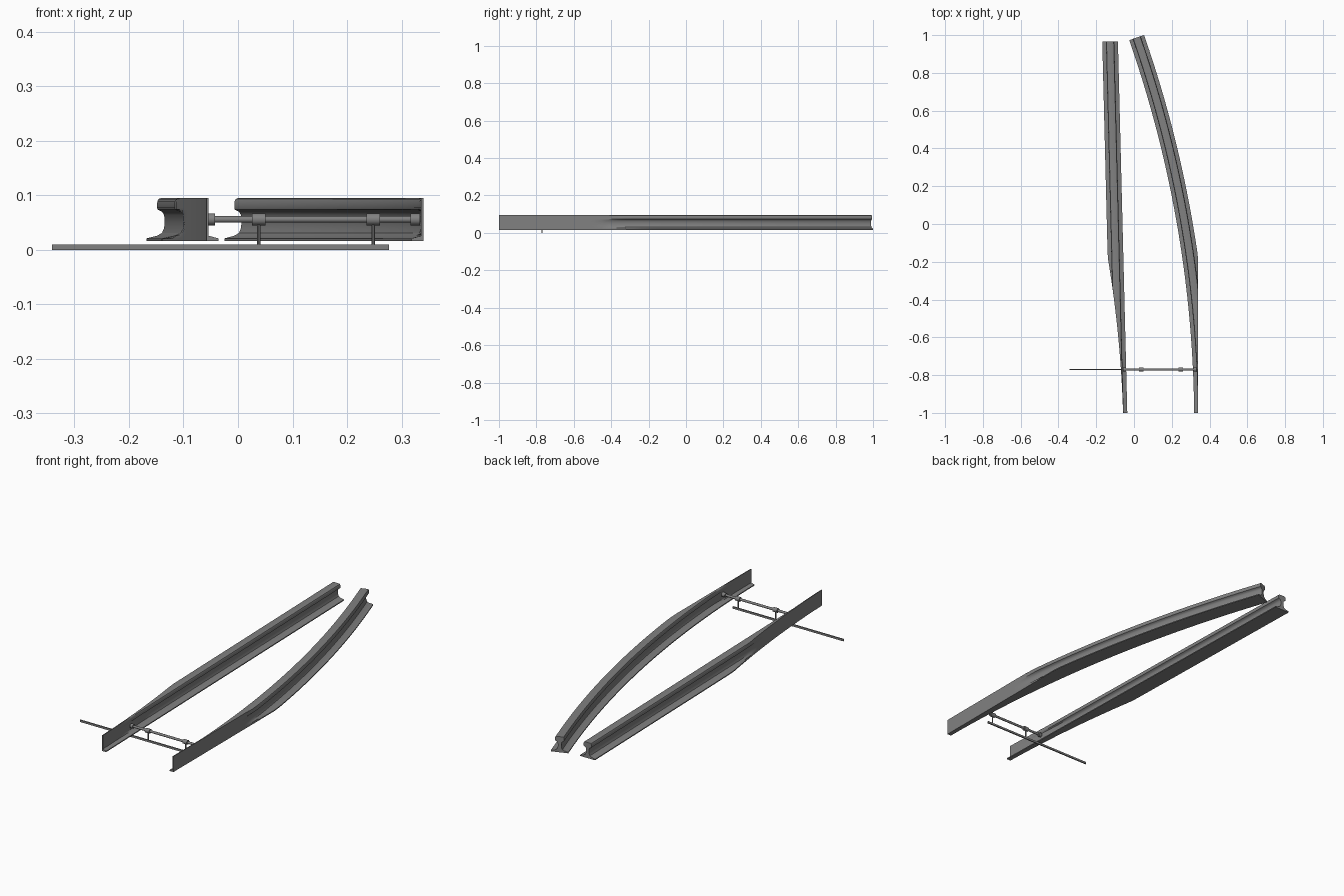
import bpy, bmesh, math
from mathutils import Vector

if "Cube" in bpy.data.objects:
    bpy.data.objects.remove(bpy.data.objects["Cube"], do_unlink=True)

steel = bpy.data.materials.new("steel_grey")
steel.use_nodes = True
GREY = (0.22, 0.22, 0.22, 1)
steel.diffuse_color = GREY
steel.node_tree.nodes["Principled BSDF"].inputs["Base Color"].default_value = GREY

# Half of the rail section, foot to head: (half width, height)
HALF = [(0.0415, 0.016), (0.0415, 0.021), (0.022, 0.026), (0.013, 0.031),
        (0.009, 0.04), (0.008, 0.052), (0.009, 0.064), (0.013, 0.07),
        (0.021, 0.074), (0.022, 0.077), (0.0215, 0.089), (0.019, 0.0935),
        (0.015, 0.095)]
SECTION = HALF + [(-u, z) for u, z in reversed(HALF)]
BLADE = 0.004


def finish(name, bm):
    bmesh.ops.recalc_face_normals(bm, faces=bm.faces)
    mesh = bpy.data.meshes.new(name)
    bm.to_mesh(mesh)
    bm.free()
    mesh.materials.append(steel)
    obj = bpy.data.objects.new(name, mesh)
    bpy.context.collection.objects.link(obj)
    bpy.ops.object.select_all(action='DESELECT')
    obj.select_set(True)
    bpy.context.view_layer.objects.active = obj
    bpy.ops.object.shade_smooth_by_angle(angle=math.radians(30))
    return obj


def rail(name, path, planed_edge, side, steps=48):
    """Sweep the section; planed_edge(y) limits it on the given side."""
    bm = bmesh.new()
    rings = []
    for i in range(steps + 1):
        centre, normal = path(i / steps)
        ring = []
        for u, z in SECTION:
            p = centre + normal * u
            limit = planed_edge(p.y)
            # The inner half keeps a thin full-height blade
            if u * side < 0:
                limit -= side * BLADE
            x = min(p.x, limit) if side > 0 else max(p.x, limit)
            ring.append(bm.verts.new((x, p.y, z)))
        rings.append(ring)
    n = len(SECTION)
    for a, b in zip(rings, rings[1:]):
        for j in range(n):
            k = (j + 1) % n
            bm.faces.new((a[j], a[k], b[k], b[j]))
    bm.faces.new(rings[0])
    bm.faces.new(rings[-1])
    return finish(name, bm)


# Straight rail, planed on its outer side toward the front
def straight_path(t):
    start, end = Vector((-0.077, -1.0)), Vector((-0.1265, 0.965))
    return start.lerp(end, t), Vector((1, 0))


def straight_edge(y):
    t = y + 1
    return -0.058 - 0.03 * t - 0.083 * t * t


rail("straight_switch_rail", straight_path, straight_edge, -1)

# Curved rail, an arc cut off by a straight plane on the outside
FRONT, BACK = Vector((0.36, -1.0)), Vector((0.014, 0.987))
chord = BACK - FRONT
lean = math.atan2(-chord.x, chord.y)
HALF_TURN = 0.163
radius = chord.length / (2 * math.sin(HALF_TURN))


def curved_path(t):
    a0 = lean - HALF_TURN
    a = a0 + 2 * HALF_TURN * t
    offset = Vector((math.cos(a) - math.cos(a0), math.sin(a) - math.sin(a0)))
    return FRONT + offset * radius, Vector((math.cos(a), math.sin(a)))


rail("curved_switch_rail", curved_path, lambda y: 0.34, 1)

# Linkage between the rails
ROD_Y, ROD_Z = -0.77, 0.056


def bar(name, start, end, r, sides=16):
    start, end = Vector(start), Vector(end)
    axis = end - start
    bm = bmesh.new()
    bmesh.ops.create_cone(bm, cap_ends=True, segments=sides, radius1=r,
                          radius2=r, depth=axis.length)
    bmesh.ops.rotate(bm, verts=bm.verts,
                     matrix=axis.to_track_quat('Z', 'Y').to_matrix())
    bmesh.ops.translate(bm, verts=bm.verts, vec=(start + end) / 2)
    return finish(name, bm)


bar("tie_rod", (-0.055, ROD_Y, ROD_Z), (0.335, ROD_Y, ROD_Z), 0.006)
collars = {"straight_rail_collar": (-0.057, -0.042), "near_rod_collar": (0.026, 0.05),
           "far_rod_collar": (0.236, 0.26), "curved_rail_collar": (0.316, 0.334)}
for name, (x0, x1) in collars.items():
    bar(name, (x0, ROD_Y, ROD_Z), (x1, ROD_Y, ROD_Z), 0.011)
for name, x in (("near_hanger", 0.038), ("far_hanger", 0.248)):
    bar(name, (x, ROD_Y, 0.005), (x, ROD_Y, ROD_Z), 0.003, 12)

# Flat throw bar below
bm = bmesh.new()
bmesh.ops.create_cube(bm, size=1)
bmesh.ops.scale(bm, verts=bm.verts, vec=(0.618, 0.006, 0.01))
bmesh.ops.translate(bm, verts=bm.verts, vec=(-0.032, ROD_Y, 0.005))
finish("throw_bar", bm)
